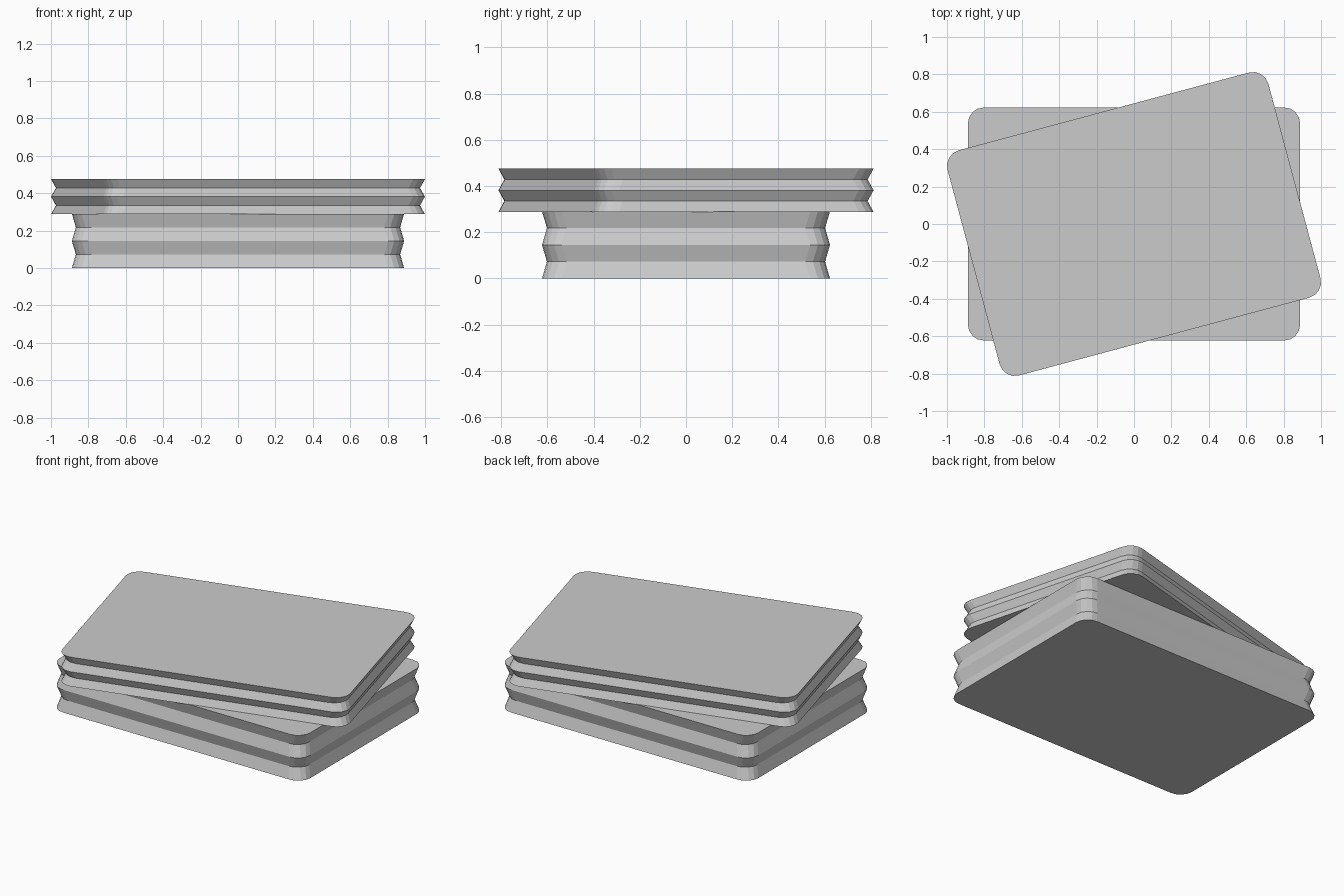
import bpy, bmesh, math

if "Cube" in bpy.data.objects:
    bpy.data.objects.remove(bpy.data.objects["Cube"])

HALF_X, HALF_Y, RADIUS, SEGMENTS = 0.888, 0.623, 0.085, 4
INSET = 0.021


def rounded_outline(inset):
    """Rounded rectangle, counter-clockwise, shrunk by inset."""
    cx, cy = HALF_X - inset - RADIUS, HALF_Y - inset - RADIUS
    points = []
    for corner, (sx, sy) in enumerate(((1, 1), (-1, 1), (-1, -1), (1, -1))):
        for i in range(SEGMENTS + 1):
            a = math.radians(90) * (corner + i / SEGMENTS)
            points.append((sx * cx + RADIUS * math.cos(a),
                           sy * cy + RADIUS * math.sin(a)))
    return points


def pleated_slab(name, z, height, angle):
    """Slab whose sides fold in and out over four equal bands."""
    bm = bmesh.new()
    rings = []
    for level in range(5):
        outline = rounded_outline(INSET * (level % 2))
        rings.append([bm.verts.new((x, y, height * level / 4)) for x, y in outline])
    for low, high in zip(rings, rings[1:]):
        n = len(low)
        for i in range(n):
            j = (i + 1) % n
            bm.faces.new((low[i], low[j], high[j], high[i]))
    bm.faces.new(rings[0][::-1])
    bm.faces.new(rings[-1])
    mesh = bpy.data.meshes.new(name)
    bm.to_mesh(mesh)
    bm.free()
    obj = bpy.data.objects.new(name, mesh)
    obj.location.z = z
    obj.rotation_euler.z = math.radians(angle)
    bpy.context.collection.objects.link(obj)
    return obj


# Thick lower slab, square to the axes
pleated_slab("lower_slab", 0, 0.29, 0)
# Thinner upper slab, turned on top of it
pleated_slab("upper_slab", 0.288, 0.187, 15)
